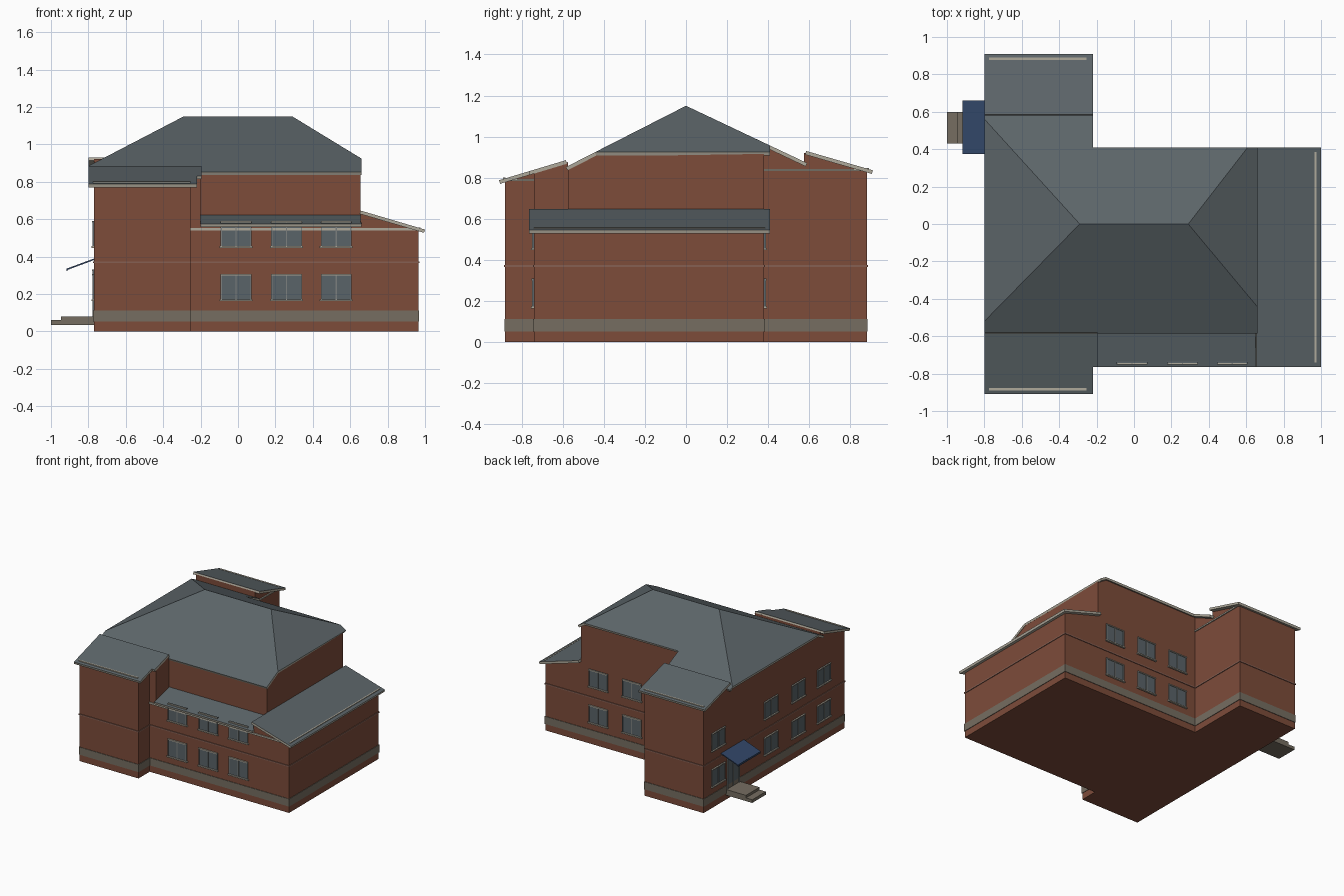
import bpy
import bmesh
from mathutils import Vector

old = bpy.data.objects.get("Cube")
if old:
    bpy.data.objects.remove(old, do_unlink=True)


def material(name, rgb):
    m = bpy.data.materials.new(name)
    m.use_nodes = True
    m.diffuse_color = (*rgb, 1)
    m.node_tree.nodes["Principled BSDF"].inputs["Base Color"].default_value = (*rgb, 1)
    return m


BRICK = material("red brick", (0.205, 0.072, 0.042))
COURSE = material("pale brick", (0.24, 0.115, 0.085))
SLATE = material("slate grey", (0.107, 0.13, 0.141))
CREAM = material("cream trim", (0.43, 0.40, 0.33))
STONE = material("stone", (0.18, 0.155, 0.12))
GLASS = material("window glass", (0.10, 0.125, 0.138))
FRAME = material("window frame grey", (0.20, 0.215, 0.21))
BLUE = material("canopy blue", (0.032, 0.063, 0.14))


def finish(bm, name, mats):
    me = bpy.data.meshes.new(name)
    bm.to_mesh(me)
    bm.free()
    for m in mats:
        me.materials.append(m)
    ob = bpy.data.objects.new(name, me)
    bpy.context.collection.objects.link(ob)
    return ob


def add_box(bm, a, b, index=0):
    a, b = Vector(a), Vector(b)
    ret = bmesh.ops.create_cube(bm, size=1)
    for v in ret["verts"]:
        v.co = (a + b) / 2 + Vector(v.co[i] * abs(b[i] - a[i]) for i in range(3))
        for f in v.link_faces:
            f.material_index = index


def boxes(name, mat, *corners):
    bm = bmesh.new()
    for a, b in corners:
        add_box(bm, a, b)
    return finish(bm, name, [mat])


def walls(name, outline, height):
    """Closed prism whose wall tops follow a roof height function."""
    bm = bmesh.new()
    low = [bm.verts.new((x, y, 0)) for x, y in outline]
    top = [bm.verts.new((x, y, height(x, y) - 0.012)) for x, y in outline]
    bm.faces.new(low[::-1])
    for i in range(len(low)):
        j = (i + 1) % len(low)
        bm.faces.new((low[i], low[j], top[j], top[i]))
    bmesh.ops.recalc_face_normals(bm, faces=bm.faces)
    return finish(bm, name, [BRICK])


def roof(name, slopes, height, mats=(SLATE, CREAM), thickness=0.018):
    """Slate slopes thickened downward, with trim on rim and soffit."""
    bm = bmesh.new()
    for poly in slopes:
        f = bm.faces.new([bm.verts.new((x, y, height(x, y))) for x, y in poly])
        f.normal_update()
        if f.normal.z < 0:
            f.normal_flip()
    bmesh.ops.remove_doubles(bm, verts=bm.verts, dist=0.002)
    ob = finish(bm, name, mats)
    mod = ob.modifiers.new("thickness", "SOLIDIFY")
    mod.thickness = thickness
    mod.offset = -1
    mod.material_offset = mod.material_offset_rim = 1
    return ob


def rect(x0, x1, y0, y1):
    return [(x0, y0), (x1, y0), (x1, y1), (x0, y1)]


# Roof heights
def main_h(x, y):
    return min(1.15, 1.15 + 0.51 * y, 1.15 - 0.473 * y,
               1.15 - 0.61 * (x - 0.29), 1.15 + 0.52 * (x + 0.29))


def back_h(x, y):
    return 0.93 - 0.29 * (y - 0.585)


def wing_h(x, y):
    return 0.885 + 0.3 * (y + 0.585)


def east_h(x, y):
    return 0.645 - 0.295 * (x - 0.66)


def porch_h(x, y):
    return 0.62 + 0.25 * (y + 0.585)


# Brick walls
walls("main_walls", [(-0.77, -0.575), (0.655, -0.575), (0.655, -0.437), (0.655, 0.38),
                     (0.585, 0.38), (-0.255, 0.38), (-0.255, 0.575), (-0.77, 0.575),
                     (-0.77, 0.528), (-0.77, -0.489)], main_h)
walls("back_wing_walls", rect(-0.77, -0.255, 0.575, 0.88), back_h)
walls("front_wing_walls", rect(-0.77, -0.255, -0.88, -0.575), wing_h)
walls("front_wing_return_walls", rect(-0.26, -0.2, -0.74, -0.575), wing_h)
walls("east_walls", rect(0.655, 0.965, -0.74, 0.38), east_h)
walls("front_walls", rect(-0.255, 0.66, -0.74, -0.575), porch_h)

# Hipped main roof
w, e = (-0.29, 0), (0.29, 0)
sw, nw, se, ne = (-0.8, -0.52), (-0.8, 0.561), (0.66, -0.443), (0.608, 0.41)
roof("main_roof", [
    [w, sw, (-0.8, -0.585), (0.66, -0.585), se, e],
    [w, e, ne, (-0.22, 0.41), (-0.22, 0.59), (-0.8, 0.59), nw],
    [e, se, (0.66, 0.41), ne],
    [w, nw, sw]], main_h)

# Lean-to roofs
roof("back_wing_roof", [rect(-0.8, -0.22, 0.585, 0.91)], back_h)
roof("front_wing_roof", [[(-0.8, -0.91), (-0.22, -0.91), (-0.22, -0.765),
                          (-0.195, -0.765), (-0.195, -0.585), (-0.8, -0.585)]], wing_h)
roof("east_roof", [rect(0.655, 1.0, -0.765, 0.41)], east_h)
roof("front_roof", [rect(-0.2, 0.66, -0.765, -0.57)], porch_h)


# Bands running round the whole building
def band(name, mat, z0, z1, d):
    boxes(name, mat,
          ((-0.77 - d, -0.88 - d, z0), (-0.255 + d, 0.88 + d, z1)),
          ((-0.3, -0.74 - d, z0), (0.965 + d, 0.38 + d, z1)))


band("plinth_band", STONE, 0.052, 0.112, 0.004)
band("string_course", COURSE, 0.365, 0.375, 0.005)

# Cornice boards below the eaves
boxes("cornice_boards", CREAM,
      ((0.964, -0.74, 0.535), (0.975, 0.385, 0.557)),
      ((-0.255, -0.748, 0.54), (0.965, -0.738, 0.554)),
      ((-0.775, 0.878, 0.825), (-0.255, 0.89, 0.847)),
      ((-0.775, -0.89, 0.778), (-0.255, -0.878, 0.801)),
      ((-0.256, 0.38, 0.832), (-0.247, 0.88, 0.843)),
      ((-0.256, -0.88, 0.783), (-0.247, -0.74, 0.794)))


# Windows: u runs along the wall, d is the distance out from it
def window(name, base, normal, z0, z1, width=0.165, sill=True):
    n = Vector((*normal, 0))
    t = Vector((-n.y, n.x, 0))
    o = Vector((*base, 0))
    bm = bmesh.new()

    def part(u0, u1, za, zb, d, index):
        add_box(bm, o + t * u0 - n * 0.004 + Vector((0, 0, za)),
                o + t * u1 + n * d + Vector((0, 0, zb)), index)

    h = width / 2
    part(-h, h, z0, z1, 0.004, 0)
    for u in (-h, -0.003, h - 0.006):
        part(u, u + 0.006, z0, z1, 0.009, 1)
    part(-h, h, z1 - 0.008, z1, 0.011, 2)
    if sill:
        part(-h - 0.006, h + 0.006, z0, z0 + 0.009, 0.014, 2)
    finish(bm, name, [GLASS, FRAME, CREAM])


ROWS = (("lower", 0.163, 0.308), ("upper", 0.447, 0.59))
SIDES = (("front", (0, -1), [(x, -0.74) for x in (-0.01, 0.26, 0.525)]),
         ("back", (0, 1), [(x, 0.38) for x in (-0.085, 0.205, 0.5)]),
         ("side", (-1, 0), [(-0.77, y) for y in (-0.62, -0.3, 0.04, 0.7)]))
for side, normal, places in SIDES:
    for i, base in enumerate(places):
        for row, z0, z1 in ROWS:
            window(f"{side}_{row}_window_{i + 1}", base, normal, z0, z1)

# Entrance: double door, steps and canopy
window("entrance_door", (-0.77, 0.515), (-1, 0), 0.08, 0.33, 0.15, False)
boxes("entrance_steps", STONE,
      ((-0.945, 0.43, 0.035), (-0.765, 0.6, 0.08)),
      ((-1.0, 0.43, 0.035), (-0.94, 0.6, 0.06)))
roof("entrance_canopy", [rect(-0.915, -0.768, 0.375, 0.66)],
     lambda x, y: 0.39 + 0.37 * (x + 0.77), (BLUE, BLUE), 0.008)
boxes("canopy_lip", BLUE, ((-0.917, 0.375, 0.322), (-0.911, 0.66, 0.336)))
